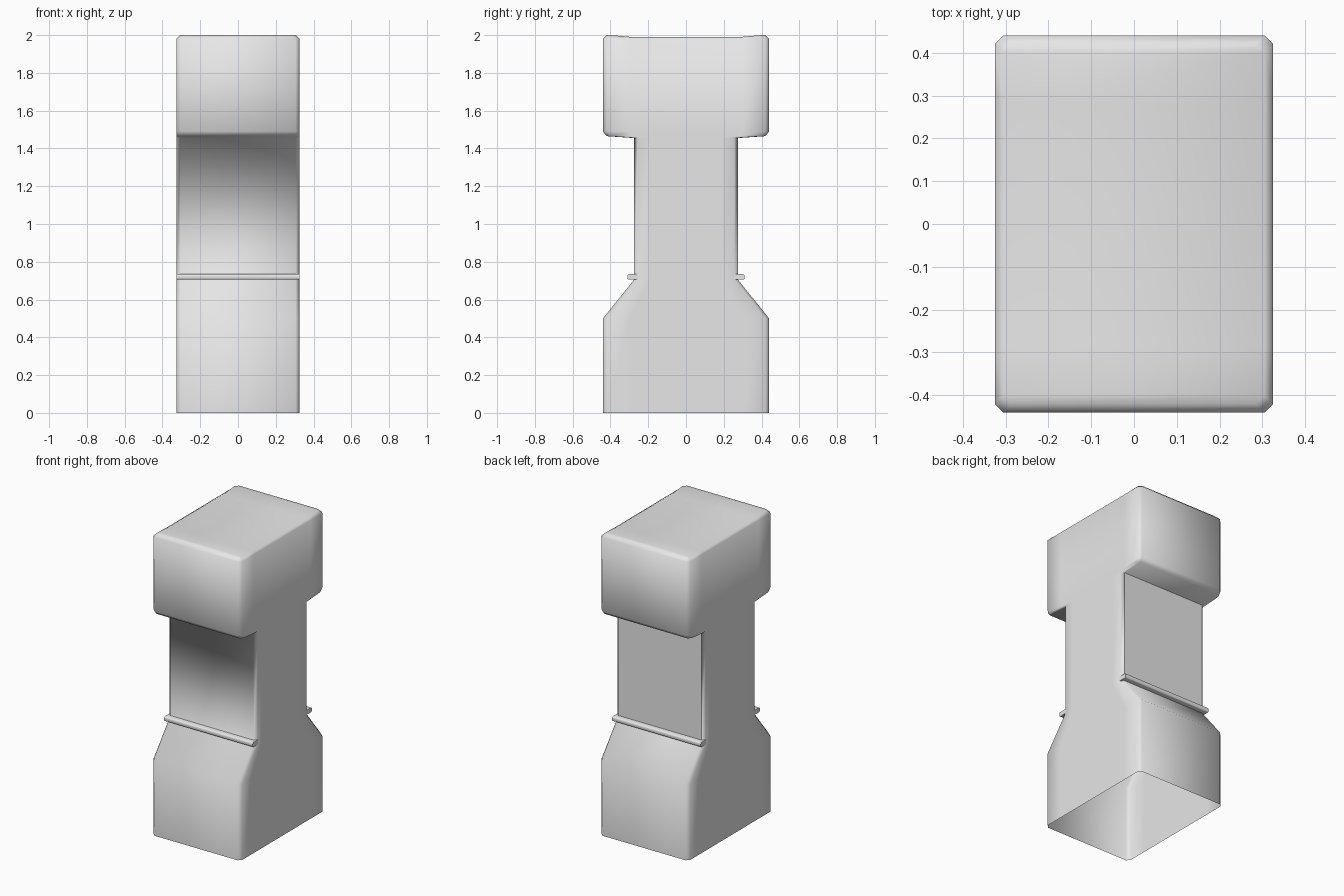
import bpy, bmesh, math

cube = bpy.data.objects.get("Cube")
if cube:
    bpy.data.objects.remove(cube, do_unlink=True)

grey = bpy.data.materials.new("plain grey")
grey.use_nodes = True
grey.diffuse_color = (0.8, 0.8, 0.8, 1)
grey.node_tree.nodes["Principled BSDF"].inputs["Base Color"].default_value = (0.8, 0.8, 0.8, 1)

HALF_WIDTH = 0.325
CHAMFER = 0.02


def finish(bm, name, angle):
    """Turn a bmesh into a smooth-shaded object with sharp creases."""
    for f in bm.faces:
        f.smooth = True
    for e in bm.edges:
        if len(e.link_faces) == 2 and e.calc_face_angle() > math.radians(angle):
            e.smooth = False
    mesh = bpy.data.meshes.new(name)
    bm.to_mesh(mesh)
    bm.free()
    mesh.materials.append(grey)
    obj = bpy.data.objects.new(name, mesh)
    bpy.context.collection.objects.link(obj)
    return obj


def ring(bm, z, hx, hy, dip=0):
    """Chamfered rectangle; the middle points of each side may dip."""
    c = CHAMFER
    side = [(-hy + c, 0), (-hy * 0.68, dip), (hy * 0.68, dip), (hy - c, 0)]
    pts = [(hx, y, z - d) for y, d in side]
    pts += [(hx - c, hy, z), (c - hx, hy, z)]
    pts += [(-hx, y, z - d) for y, d in reversed(side)]
    pts += [(c - hx, -hy, z), (hx - c, -hy, z)]
    return [bm.verts.new(p) for p in pts]


# Body shell: open base, sloped shoulder, narrow column and overhanging head
bm = bmesh.new()
profile = [(0, 0.44), (0.5, 0.44), (0.705, 0.275), (1.455, 0.275),
           (1.465, 0.42), (1.49, 0.44), (1.98, 0.44)]
rings = [ring(bm, z, HALF_WIDTH, hy) for z, hy in profile]
rings.append(ring(bm, 2.0, HALF_WIDTH - CHAMFER, 0.42, dip=0.01))
for level, (low, high) in enumerate(zip(rings, rings[1:])):
    for i in range(len(low)):
        j = (i + 1) % len(low)
        face = bm.faces.new((low[i], low[j], high[j], high[i]))
        # Crisp flat panel on the back of the column
        if level == 2 and i == 4:
            for e in face.edges:
                e.smooth = False

# Slightly sagging top, in strips from front to back
top = rings[-1]
for a, b, c, d in [(10, 11, 0, 9), (9, 0, 1, 8), (8, 1, 2, 7), (7, 2, 3, 6), (6, 3, 4, 5)]:
    bm.faces.new((top[a], top[b], top[c], top[d]))
finish(bm, "body", 60)

# Thin rounded ledges at the foot of the column, front and back
for name, sign in (("front_ledge", -1), ("back_ledge", 1)):
    bm = bmesh.new()
    bmesh.ops.create_cube(bm, size=1)
    bmesh.ops.scale(bm, vec=(2 * HALF_WIDTH, 0.06, 0.03), verts=bm.verts)
    bmesh.ops.translate(bm, vec=(0, sign * 0.28, 0.72), verts=bm.verts)
    outer = [e for e in bm.edges
             if all(v.co.y * sign > 0.3 for v in e.verts)
             and abs(e.verts[0].co.x - e.verts[1].co.x) > 0.1]
    bmesh.ops.bevel(bm, geom=outer, offset=0.008, segments=2, profile=0.5, affect='EDGES')
    finish(bm, name, 50)
